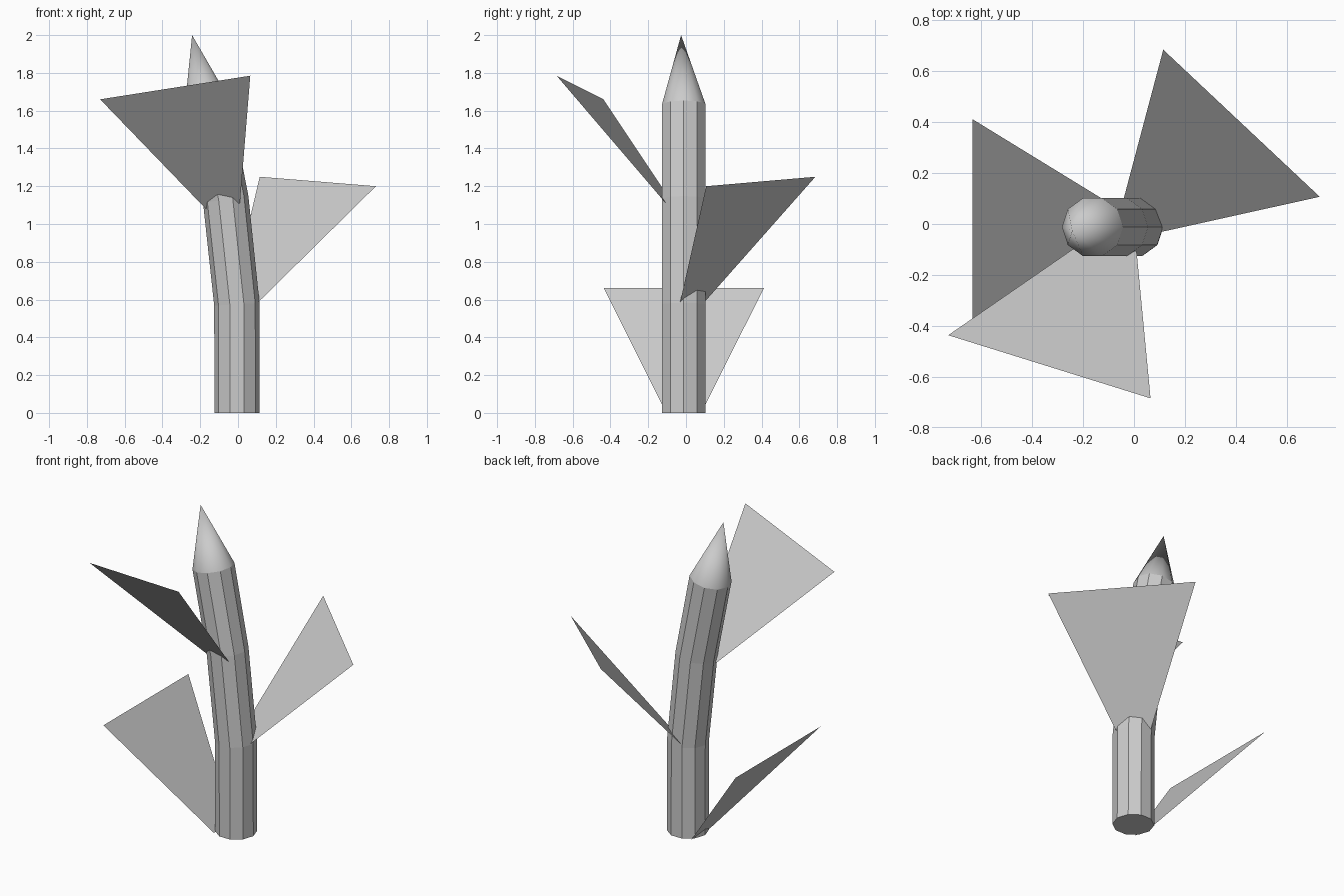
import bpy, bmesh
from math import cos, sin, pi
from mathutils import Vector

if "Cube" in bpy.data.objects:
    bpy.data.objects.remove(bpy.data.objects["Cube"])

SIDES, R = 10, 0.12


def make_object(name, bm, smooth=False):
    mesh = bpy.data.meshes.new(name)
    for f in bm.faces:
        f.smooth = smooth
    bm.to_mesh(mesh)
    bm.free()
    obj = bpy.data.objects.new(name, mesh)
    bpy.context.collection.objects.link(obj)
    return obj


def add_ring(bm, x, z, slope):
    # ring tilted to follow the lean of the stem
    verts = []
    for i in range(SIDES):
        a = 2 * pi * i / SIDES
        dx = R * cos(a)
        verts.append(bm.verts.new((x + dx, -0.012 + R * sin(a), z + dx * slope)))
    return verts


# stem: centre x, z and ring tilt for each joint
joints = [(-0.005, 0.0, 0.0), (-0.006, 0.575, 0.06),
          (-0.065, 1.13, 0.15), (-0.163, 1.63, 0.20)]
bm = bmesh.new()
rings = [add_ring(bm, *j) for j in joints]
for lo, hi in zip(rings, rings[1:]):
    for i in range(SIDES):
        k = (i + 1) % SIDES
        bm.faces.new((lo[i], lo[k], hi[k], hi[i]))
bm.faces.new(rings[0][::-1])
make_object("stem", bm)

# smooth pointed tip
bm = bmesh.new()
base = add_ring(bm, *joints[-1])
apex = bm.verts.new((-0.243, -0.026, 2.0))
for i in range(SIDES):
    bm.faces.new((base[i], base[(i + 1) % SIDES], apex))
make_object("tip", bm, smooth=True)


# leaves: flat blades, narrow at the stem and wide at the outer edge
def leaf(name, corners):
    bm = bmesh.new()
    bm.faces.new([bm.verts.new(Vector(c)) for c in corners])
    make_object(name, bm)


leaf("lower_leaf", [(-0.095, 0.081, 0.0), (-0.095, -0.105, 0.0),
                    (-0.635, -0.435, 0.66), (-0.635, 0.412, 0.66)])
leaf("middle_leaf", [(0.094, -0.034, 0.573), (-0.042, 0.094, 0.582),
                     (0.115, 0.685, 1.25), (0.73, 0.107, 1.20)])
leaf("upper_leaf", [(-0.172, -0.052, 1.082), (0.010, -0.107, 1.11),
                    (0.065, -0.685, 1.785), (-0.73, -0.437, 1.66)])
